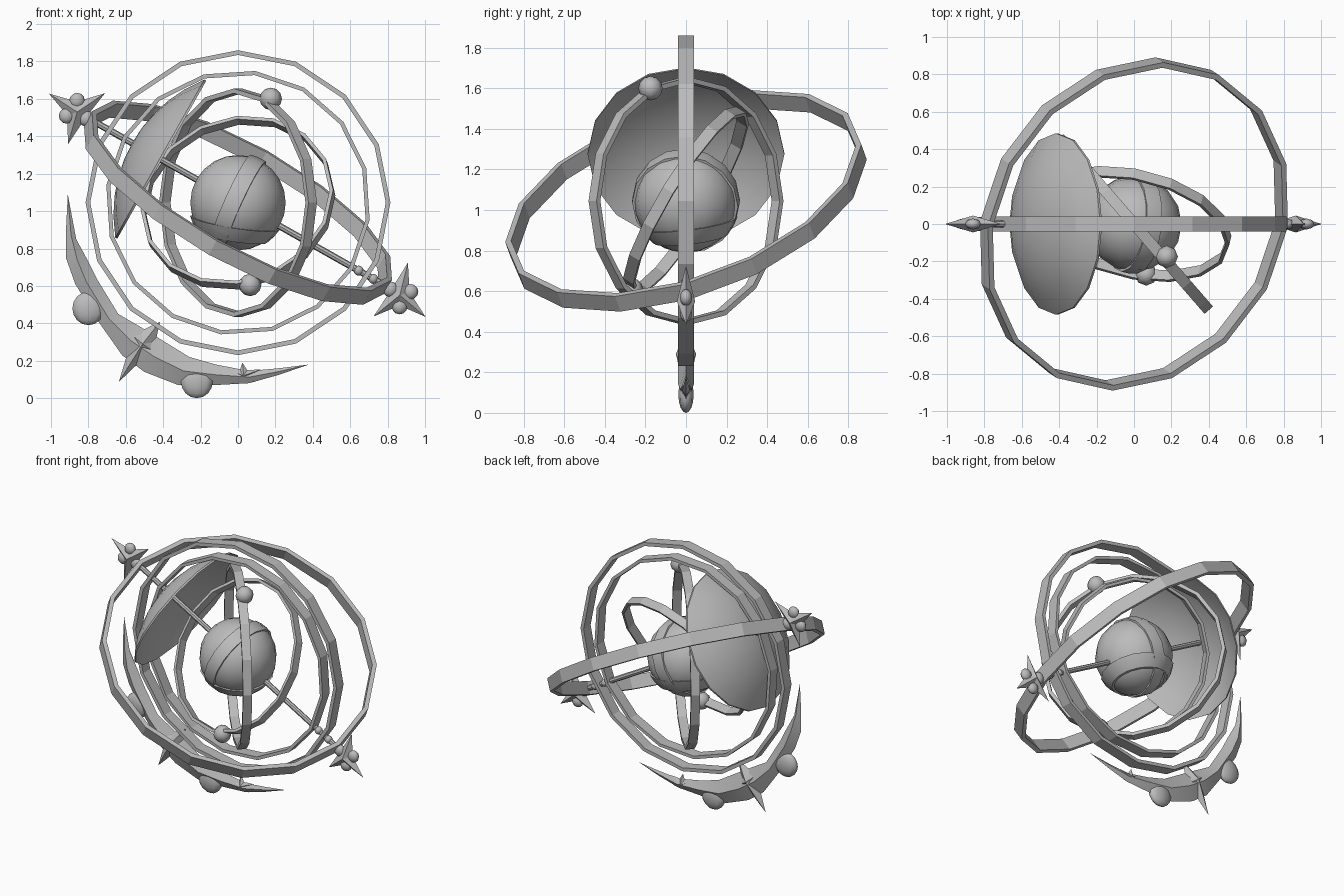
import bpy, bmesh, math
from mathutils import Vector, Matrix

cube = bpy.data.objects.get("Cube")
if cube:
    bpy.data.objects.remove(cube)

metal = bpy.data.materials.new("soft grey")
metal.use_nodes = True
metal.diffuse_color = (0.5, 0.5, 0.5, 1)
metal.node_tree.nodes["Principled BSDF"].inputs["Base Color"].default_value = (0.5, 0.5, 0.5, 1)

CENTRE = Vector((0, 0, 1.045))
AXIS = Vector((0.87, 0, -0.49)).normalized()


def finish(name, bm, smooth=None):
    bmesh.ops.recalc_face_normals(bm, faces=bm.faces)
    mesh = bpy.data.meshes.new(name)
    bm.to_mesh(mesh)
    bm.free()
    mesh.materials.append(metal)
    ob = bpy.data.objects.new(name, mesh)
    bpy.context.collection.objects.link(ob)
    if smooth:
        bpy.ops.object.select_all(action='DESELECT')
        ob.select_set(True)
        bpy.context.view_layer.objects.active = ob
        bpy.ops.object.shade_smooth_by_angle(angle=math.radians(smooth))
    return ob


def lathe(name, profile, centre, normal, start, sides=16, closed=True, smooth=None):
    """Spin (radius, height) points about normal, with the first corner along start."""
    n = Vector(normal).normalized()
    u = Vector(start)
    u = (u - n * u.dot(n)).normalized()
    v = n.cross(u)
    bm = bmesh.new()
    rows = []
    for i in range(sides):
        a = math.tau * i / sides
        d = u * math.cos(a) + v * math.sin(a)
        rows.append([bm.verts.new(centre + d * r + n * h) for r, h in profile])
    count = len(profile)
    for i in range(sides):
        p, q = rows[i], rows[(i + 1) % sides]
        for j in range(count if closed else count - 1):
            k = (j + 1) % count
            bm.faces.new((p[j], q[j], q[k], p[k]))
    bmesh.ops.remove_doubles(bm, verts=bm.verts, dist=0.0005)
    return finish(name, bm, smooth)


def band(name, radius, width, thick, normal, start, centre=CENTRE, sides=16):
    h, inner = width / 2, radius - thick
    return lathe(name, [(radius, -h), (radius, h), (inner, h), (inner, -h)],
                 centre, normal, start, sides)


def ball(name, centre, radius, segs=8, rings=6, scale=(1, 1, 1), smooth=60):
    bm = bmesh.new()
    bmesh.ops.create_uvsphere(bm, u_segments=segs, v_segments=rings, radius=radius)
    bmesh.ops.transform(bm, matrix=Matrix.Translation(centre) @ Matrix.Diagonal((*scale, 1)),
                        verts=bm.verts)
    return finish(name, bm, smooth)


def star(name, x, z, spikes, core, depth):
    """Raised star in the xz plane, spikes given as (degrees, length)."""
    c = Vector((x, 0, z))
    bm = bmesh.new()
    poles = [bm.verts.new(c + Vector((0, s * depth, 0))) for s in (-1, 1)]
    rim = []
    spikes = sorted(spikes)
    for i, (deg, length) in enumerate(spikes):
        nxt = spikes[(i + 1) % len(spikes)][0] + (360 if i == len(spikes) - 1 else 0)
        for ang, r in ((deg, length), ((deg + nxt) / 2, core)):
            a = math.radians(ang)
            rim.append(bm.verts.new(c + Vector((math.cos(a), 0, math.sin(a))) * r))
    for i, p in enumerate(rim):
        for pole in poles:
            bm.faces.new((p, rim[(i + 1) % len(rim)], pole))
    return finish(name, bm)


# Globe with raised swirling bands
ball("globe", CENTRE, 0.255, 16, 12)
for name, normal, offset, half in (("globe_swirl", (0.88, -0.1, -0.4), 0, 0.045),
                                   ("globe_skirt", (0.15, -0.12, 0.97), -0.15, 0.04)):
    outer = [(math.sqrt(0.266 ** 2 - h * h), h) for h in (offset - half, offset, offset + half)]
    inner = [(r - 0.03, h) for r, h in reversed(outer)]
    lathe(name, outer + inner, CENTRE, normal, (0, 1, 0), 16, True, 40)

# Concentric rings
TILT = Vector((0.466, -0.3, 0.83))
MOON_DIR = Vector((0.655, -0.755, 0))
band("outer_upright_ring", 0.815, 0.08, 0.025, (0, 1, 0), (1, 0, 0))
band("inner_upright_ring", 0.71, 0.08, 0.022, (0, 1, 0), (0.13, 0, 0.99))
band("great_tilted_ring", 0.92, 0.09, 0.03, TILT, (0.87, 0, -0.49))
band("high_moon_ring", 0.61, 0.06, 0.025, (0.755, 0.655, 0), (0, 0, 1))
band("low_moon_ring", 0.525, 0.06, 0.02, (-0.198, -0.843, 0.51), (0, 0.52, 0.86))
ball("high_moon", Vector((0.175, -0.175, 1.6)), 0.06)
ball("low_moon", Vector((0.065, -0.27, 0.605)), 0.06)

# Tilted axle with beads
lathe("axle", [(0, -0.92), (0.018, -0.92), (0.018, 0.92), (0, 0.92)], CENTRE, AXIS, (0, 1, 0), 8,
      False, 40)
for h in (0.74, 0.83):
    ball("axle_bead", CENTRE + AXIS * h, 0.027)

# Shallow dish behind the globe, hollow towards it
RIM, DEPTH = 0.485, 0.17
curve = (RIM ** 2 + DEPTH ** 2) / (2 * DEPTH)
dish = []
for i in range(6):
    r = RIM * i / 5
    dish.append((r, -0.48 + curve - DEPTH - math.sqrt(curve ** 2 - r * r)))
shell = dish + [(r, h + 0.012) for r, h in reversed(dish)]
lathe("dish", shell, CENTRE, AXIS, (0, 1, 0), 16, False, 40)

# Flower stars on the axle ends
for name, x, z, angles in (("upper_star", -0.86, 1.53, (34, 147, 254)),
                           ("lower_star", 0.865, 0.55, (76, 219, 320))):
    star(name, x, z, [(a, 0.18) for a in angles], 0.055, 0.045)
    for i, a in enumerate(angles):
        nxt = angles[(i + 1) % 3] + (360 if i == 2 else 0)
        m = math.radians((a + nxt) / 2)
        ball(name + "_petal", Vector((x + 0.06 * math.cos(m), 0, z + 0.06 * math.sin(m))),
             0.042, 8, 6, (1, 0.7, 1))

# Crescent cradle: diamond section swept between outer and inner edges
edges = [((-0.92, 0.89), (-0.865, 0.85)), ((-0.92, 0.75), (-0.8, 0.73)),
         ((-0.87, 0.61), (-0.75, 0.63)), ((-0.74, 0.4), (-0.64, 0.45)),
         ((-0.62, 0.23), (-0.52, 0.38)), ((-0.5, 0.14), (-0.39, 0.3)),
         ((-0.32, 0.07), (-0.26, 0.22)), ((-0.12, 0.07), (-0.12, 0.18)),
         ((0.06, 0.08), (0.06, 0.145)), ((0.22, 0.125), (0.22, 0.16))]
bm = bmesh.new()
sections = []
for out, inn in edges:
    o, i = (Vector((p[0], 0, p[1])) for p in (out, inn))
    ridge = Vector((0, min(0.04, (o - i).length * 0.3), 0))
    mid = (o + i) / 2
    sections.append([bm.verts.new(p) for p in (o, mid + ridge, i, mid - ridge)])
for p, q in zip(sections, sections[1:]):
    for j in range(4):
        k = (j + 1) % 4
        bm.faces.new((p[j], p[k], q[k], q[j]))
for tip, sec in (((-0.91, 0, 1.09), sections[0]), ((0.38, 0, 0.18), sections[-1])):
    t = bm.verts.new(tip)
    for j in range(4):
        bm.faces.new((sec[j], sec[(j + 1) % 4], t))
finish("crescent", bm, 35)

# Crescent ornaments
for x, z in ((-0.8, 0.48), (-0.22, 0.09)):
    ball("crescent_moon_boss", Vector((x, 0, z)), 0.09, 10, 8, (1, 0.42, 1))
star("crescent_star", -0.51, 0.29, [(52, 0.15), (140, 0.14), (238, 0.24), (325, 0.14)], 0.07, 0.05)
star("crescent_thorns", 0.03, 0.12, [(20, 0.1), (95, 0.07), (160, 0.1), (215, 0.08), (330, 0.07)],
     0.035, 0.025)
